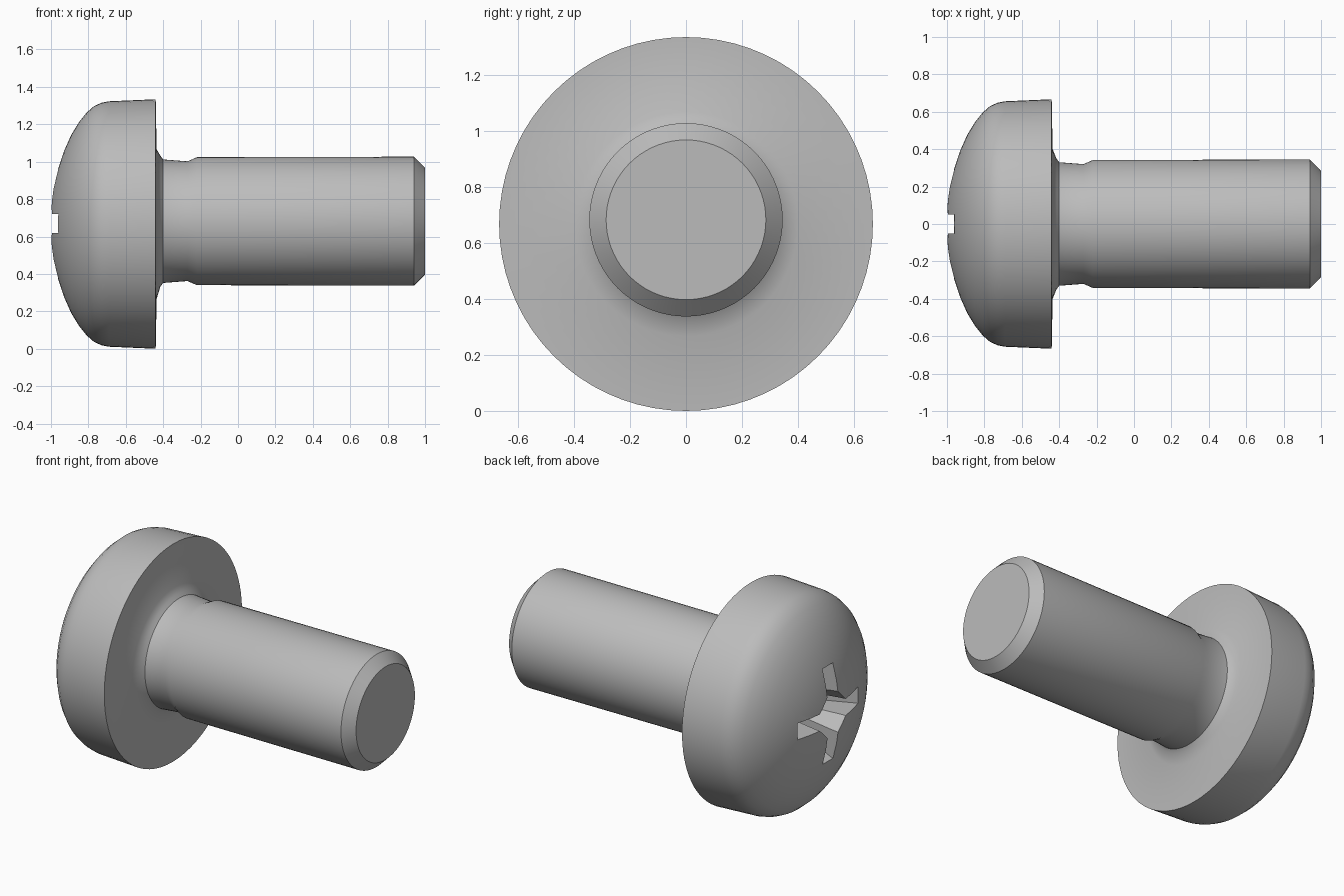
import bpy, bmesh, math

if "Cube" in bpy.data.objects:
    bpy.data.objects.remove(bpy.data.objects["Cube"])

steel = bpy.data.materials.new("grey steel")
steel.diffuse_color = (0.5, 0.5, 0.5, 1)
steel.use_nodes = True
steel.node_tree.nodes["Principled BSDF"].inputs["Base Color"].default_value = steel.diffuse_color


def loft(name, rings):
    """Skin a closed, capped solid over matching rings of points."""
    bm = bmesh.new()
    loops = [[bm.verts.new(p) for p in ring] for ring in rings]
    n = len(loops[0])
    for a, b in zip(loops, loops[1:]):
        for i in range(n):
            j = (i + 1) % n
            bm.faces.new((a[i], a[j], b[j], b[i]))
    bm.faces.new(loops[0])
    bm.faces.new(loops[-1])
    bmesh.ops.recalc_face_normals(bm, faces=bm.faces)
    mesh = bpy.data.meshes.new(name)
    bm.to_mesh(mesh)
    bm.free()
    mesh.materials.append(steel)
    obj = bpy.data.objects.new(name, mesh)
    bpy.context.collection.objects.link(obj)
    return obj


def circle(x, r, zc, n=72):
    return [(x, r * math.cos(2 * math.pi * i / n), zc + r * math.sin(2 * math.pi * i / n))
            for i in range(n)]


def cross(x, reach, half, corner, zc=0.67):
    """Four-armed outline with cut inner corners."""
    quarter = [(reach, -half), (reach, half), (corner, half)]
    pts = []
    for k in range(4):
        c, s = round(math.cos(k * math.pi / 2)), round(math.sin(k * math.pi / 2))
        pts += [(x, c * u - s * v, zc + s * u + c * v)
                for u, v in [(corner, -half)] + quarter]
    return pts


# Screw body: domed head, undercut neck, shank, chamfered tip (x, radius)
HEAD = [(-1, 0.05), (-0.997, 0.12), (-0.985, 0.2), (-0.96, 0.3), (-0.93, 0.39),
        (-0.89, 0.48), (-0.85, 0.545), (-0.81, 0.595), (-0.77, 0.63), (-0.73, 0.648),
        (-0.69, 0.656), (-0.44, 0.667), (-0.435, 0.4)]
SHANK = [(-0.415, 0.35), (-0.4, 0.33), (-0.27, 0.32), (-0.22, 0.342),
         (0.94, 0.345), (1, 0.285)]
screw = loft("screw_body", [circle(x, r, 0.667) for x, r in HEAD]
             + [circle(x, r, 0.682) for x, r in SHANK])

# Tapered cross recess in the head
cutter = loft("recess_cutter", [cross(-1.05, 0.31, 0.052, 0.13),
                                cross(-0.95, 0.29, 0.05, 0.12),
                                cross(-0.62, 0.13, 0.04, 0.07)])
cutter.hide_render = True
cutter.hide_set(True)
cut = screw.modifiers.new("recess", 'BOOLEAN')
cut.operation = 'DIFFERENCE'
cut.solver = 'EXACT'
cut.object = cutter

bpy.context.view_layer.objects.active = screw
screw.select_set(True)
bpy.ops.object.modifier_apply(modifier="recess")
bpy.ops.object.shade_smooth_by_angle(angle=math.radians(30))
bpy.data.objects.remove(cutter)
